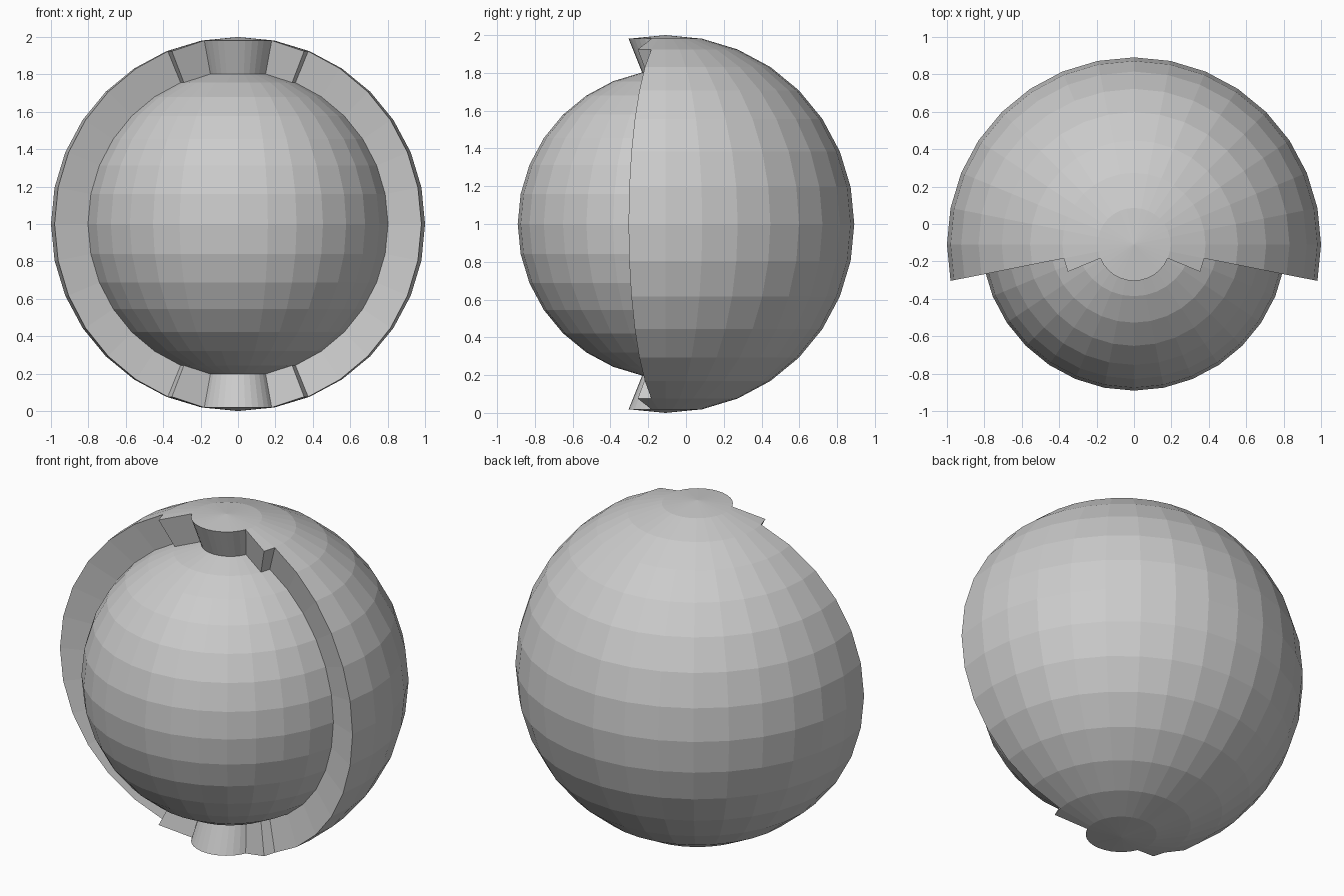
import bpy
import bmesh
import math
from mathutils import Vector

if "Cube" in bpy.data.objects:
    bpy.data.objects.remove(bpy.data.objects["Cube"])

SEGMENTS, RINGS = 32, 16
CORE_RADIUS, CORE_Y = 0.818, -0.073     # exposed inner ball
SHELL_RADIUS, SHELL_Y = 1.0, -0.109     # raised outer shell
STEP = math.radians(360 / SEGMENTS)

grey = bpy.data.materials.new("plain grey")
grey.diffuse_color = (0.6, 0.6, 0.6, 1)
grey.use_nodes = True
grey.node_tree.nodes["Principled BSDF"].inputs["Base Color"].default_value = grey.diffuse_color

# Ball with low-poly segments
bm = bmesh.new()
bmesh.ops.create_uvsphere(bm, u_segments=SEGMENTS, v_segments=RINGS, radius=1)


def in_shell(face):
    """Back half plus one segment, widening in two steps to a full polar cap."""
    c = face.calc_center_median()
    polar = math.atan2(math.hypot(c.x, c.y), abs(c.z))
    forward = math.atan2(-c.y, abs(c.x))     # angle toward the front
    if polar < STEP:
        return True
    return forward < (2 if polar < 2 * STEP else 1) * STEP


# Raise the shell from the ball, leaving the front open
shell_faces = [f for f in bm.faces if in_shell(f)]
raised = bmesh.ops.extrude_face_region(bm, geom=shell_faces)["geom"]
shell_verts = {v for v in raised if isinstance(v, bmesh.types.BMVert)}
old = [f for f in shell_faces if f.is_valid and not any(v in shell_verts for v in f.verts)]
bmesh.ops.delete(bm, geom=old, context='FACES')
for v in bm.verts:
    if v in shell_verts:
        v.co = v.co * SHELL_RADIUS + Vector((0, SHELL_Y, 1))
    else:
        v.co = v.co * CORE_RADIUS + Vector((0, CORE_Y, 1))
bmesh.ops.recalc_face_normals(bm, faces=bm.faces)

mesh = bpy.data.meshes.new("ball_with_shell")
bm.to_mesh(mesh)
bm.free()
mesh.materials.append(grey)
bpy.context.collection.objects.link(bpy.data.objects.new("ball_with_shell", mesh))
